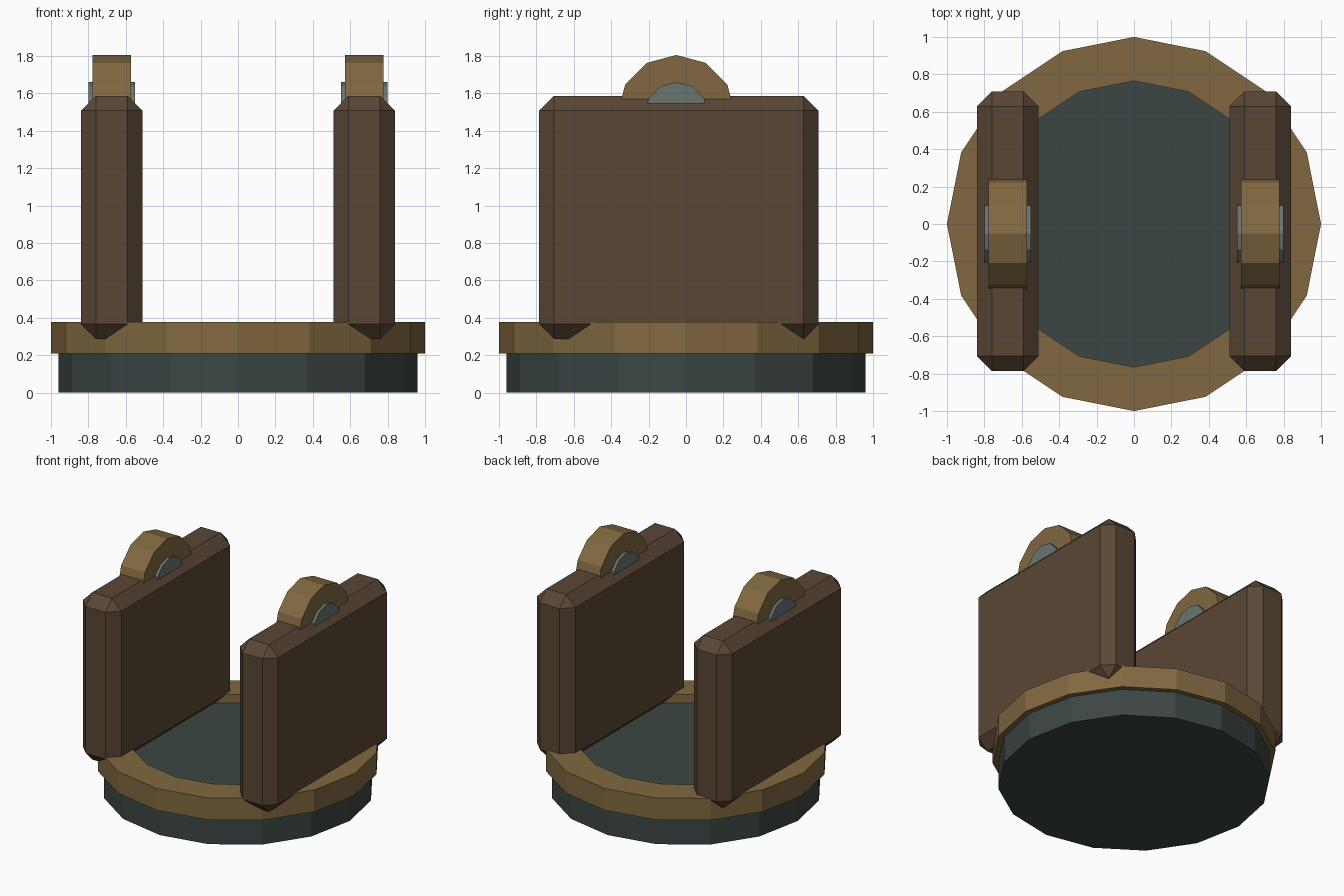
import bpy, bmesh
from math import pi, cos, sin
from mathutils import Matrix

if "Cube" in bpy.data.objects:
    bpy.data.objects.remove(bpy.data.objects["Cube"])


def material(name, rgb):
    m = bpy.data.materials.new(name)
    m.diffuse_color = (*rgb, 1)
    m.use_nodes = True
    m.node_tree.nodes["Principled BSDF"].inputs["Base Color"].default_value = m.diffuse_color
    return m


SLATE = material("slate", (0.045, 0.062, 0.058))
BRASS = material("brass", (0.22, 0.138, 0.052))
WOOD = material("dark_wood", (0.102, 0.062, 0.036))
STEEL = material("steel", (0.14, 0.18, 0.17))


def finish(name, bm, mat):
    bmesh.ops.recalc_face_normals(bm, faces=bm.faces[:])
    mesh = bpy.data.meshes.new(name)
    bm.to_mesh(mesh)
    bm.free()
    mesh.materials.append(mat)
    ob = bpy.data.objects.new(name, mesh)
    bpy.context.collection.objects.link(ob)
    return ob


def lathe(name, profile, sides, mat, closed):
    """Spin (radius, z) points about z; cap the ends unless the profile is closed."""
    bm = bmesh.new()
    rings = [[bm.verts.new((r * cos(2 * pi * i / sides), r * sin(2 * pi * i / sides), z))
              for i in range(sides)] for r, z in profile]
    pairs = list(zip(rings, rings[1:]))
    if closed:
        pairs.append((rings[-1], rings[0]))
    else:
        bm.faces.new(rings[0])
        bm.faces.new(rings[-1])
    for a, b in pairs:
        for i in range(sides):
            j = (i + 1) % sides
            bm.faces.new((a[i], a[j], b[j], b[i]))
    return finish(name, bm, mat)


def chamfered_box(name, size, center, chamfer, mat):
    bm = bmesh.new()
    bmesh.ops.create_cube(bm, size=1, matrix=Matrix.Translation(center) @ Matrix.Diagonal((*size, 1)))
    bmesh.ops.bevel(bm, geom=bm.edges[:], offset=chamfer, segments=1, affect='EDGES')
    return finish(name, bm, mat)


def barrel(name, radius, width, center, mat):
    """Twelve-sided cylinder lying along x."""
    ob = lathe(name, [(radius, -width / 2), (radius, width / 2)], 12, mat, False)
    ob.data.transform(Matrix.Translation(center) @ Matrix.Rotation(pi / 2, 4, 'Y'))
    return ob


# Round base with a raised rim around the recessed floor
lathe("base", [(0.96, 0), (0.96, 0.31)], 16, SLATE, False)
lathe("base_rim", [(1, 0.208), (1, 0.378), (0.765, 0.378), (0.765, 0.208)], 16, BRASS, True)

# Two upright cheeks, each with a bearing and axle end on top
for side, x in (("left", -0.675), ("right", 0.675)):
    chamfered_box(side + "_cheek", (0.33, 1.495, 1.3), (x, -0.038, 0.937), 0.08, WOOD)
    barrel(side + "_bearing", 0.315, 0.205, (x, -0.052, 1.49), BRASS)
    barrel(side + "_axle", 0.17, 0.25, (x, -0.052, 1.49), STEEL)
